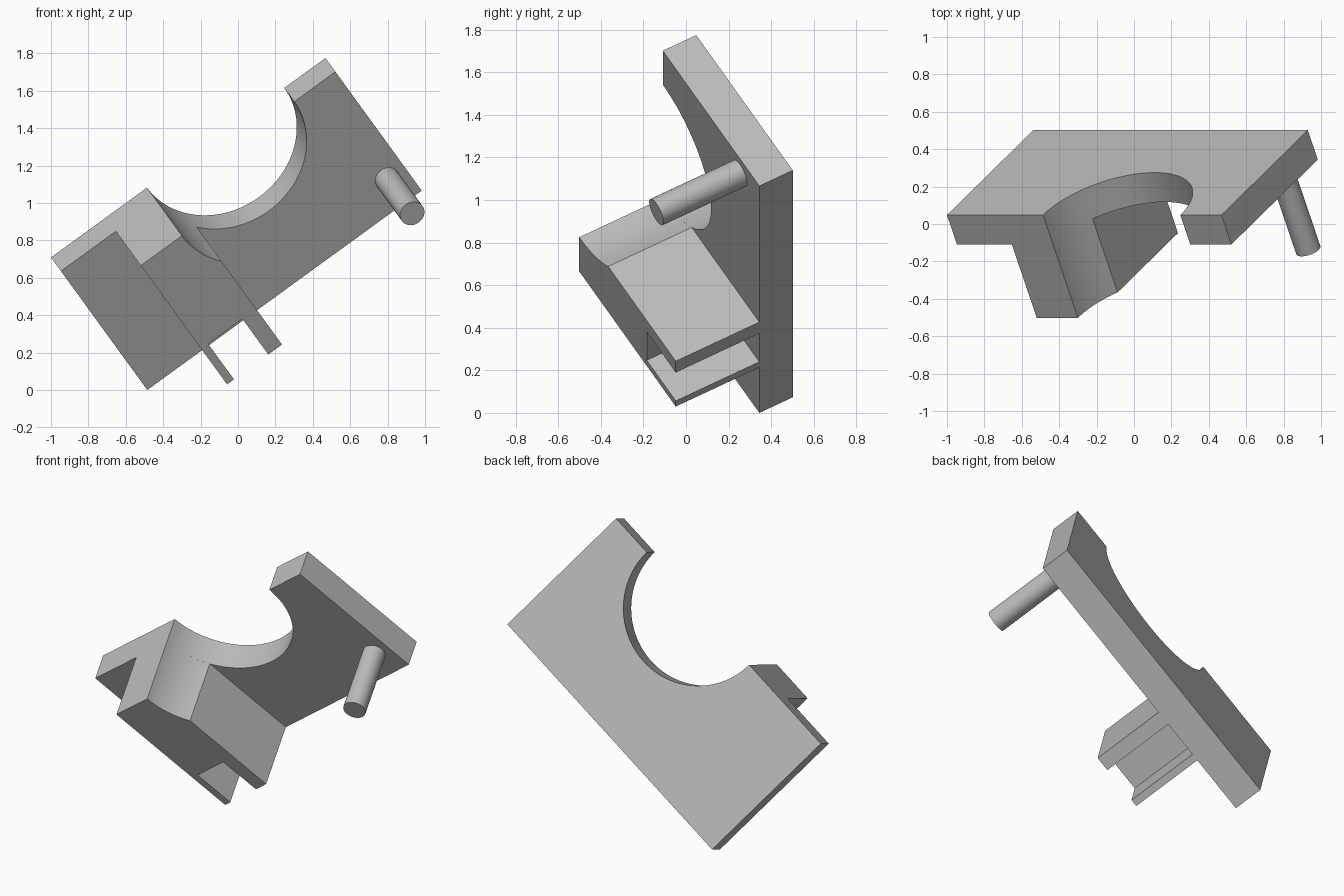
import bpy
import bmesh
from math import pi, sin, cos, atan2, radians
from mathutils import Matrix, Vector

cube = bpy.data.objects.get("Cube")
if cube:
    bpy.data.objects.remove(cube, do_unlink=True)

grey = bpy.data.materials.new("plain grey")
grey.use_nodes = True
colour = (0.5, 0.5, 0.5, 1)
grey.diffuse_color = colour
grey.node_tree.nodes["Principled BSDF"].inputs["Base Color"].default_value = colour

# Bracket frame: x along the plate, y across it, z out of its front face
UNIT = 0.0907
FRAME = (Matrix.Translation((-0.485, 0.3445, 0))
         @ Matrix.Rotation(radians(-36), 4, 'Y')
         @ Matrix.Rotation(radians(120), 4, 'X')
         @ Matrix.Scale(UNIT, 4))


def arc(centre, radius, start, end, steps):
    angles = [start + (end - start) * i / steps for i in range(steps + 1)]
    return [(centre[0] + radius * cos(t), centre[1] + radius * sin(t)) for t in angles]


def prism(name, profile, low, high):
    """Extrude a closed profile between two heights of the bracket frame."""
    bm = bmesh.new()
    face = bm.faces.new([bm.verts.new((x, y, low)) for x, y in profile])
    grown = bmesh.ops.extrude_face_region(bm, geom=[face])["geom"]
    bmesh.ops.translate(bm, vec=Vector((0, 0, high - low)),
                        verts=[g for g in grown if isinstance(g, bmesh.types.BMVert)])
    bmesh.ops.recalc_face_normals(bm, faces=bm.faces)
    bm.transform(FRAME)
    mesh = bpy.data.meshes.new(name)
    bm.to_mesh(mesh)
    bm.free()
    mesh.materials.append(grey)
    obj = bpy.data.objects.new(name, mesh)
    bpy.context.collection.objects.link(obj)
    bpy.ops.object.select_all(action='DESELECT')
    obj.select_set(True)
    bpy.context.view_layer.objects.active = obj
    bpy.ops.object.shade_smooth_by_angle(angle=radians(30))
    return obj


bore = (12, 10)

# Back plate with a half-round cut in its upper edge
plate = [(0, 0), (20, 0), (20, 10)] + arc(bore, 5, 2 * pi, pi, 64) + [(0, 10)]
prism("back_plate", plate, -2, 0)

# Block with a slotted foot, its upper corner cut by the same bore
foot = [(4, 0), (4.5, 0), (4.5, 3), (7, 3), (7, 0), (8, 0)]
block = foot + arc(bore, 5, pi + atan2(3, 4), pi, 16) + [(4, 10)]
prism("slotted_block", block, 0, 5)

# Round pin near the far end
prism("locating_pin", arc((18.75, 2), 0.75, 0, 2 * pi, 48)[:-1], 0, 5)
